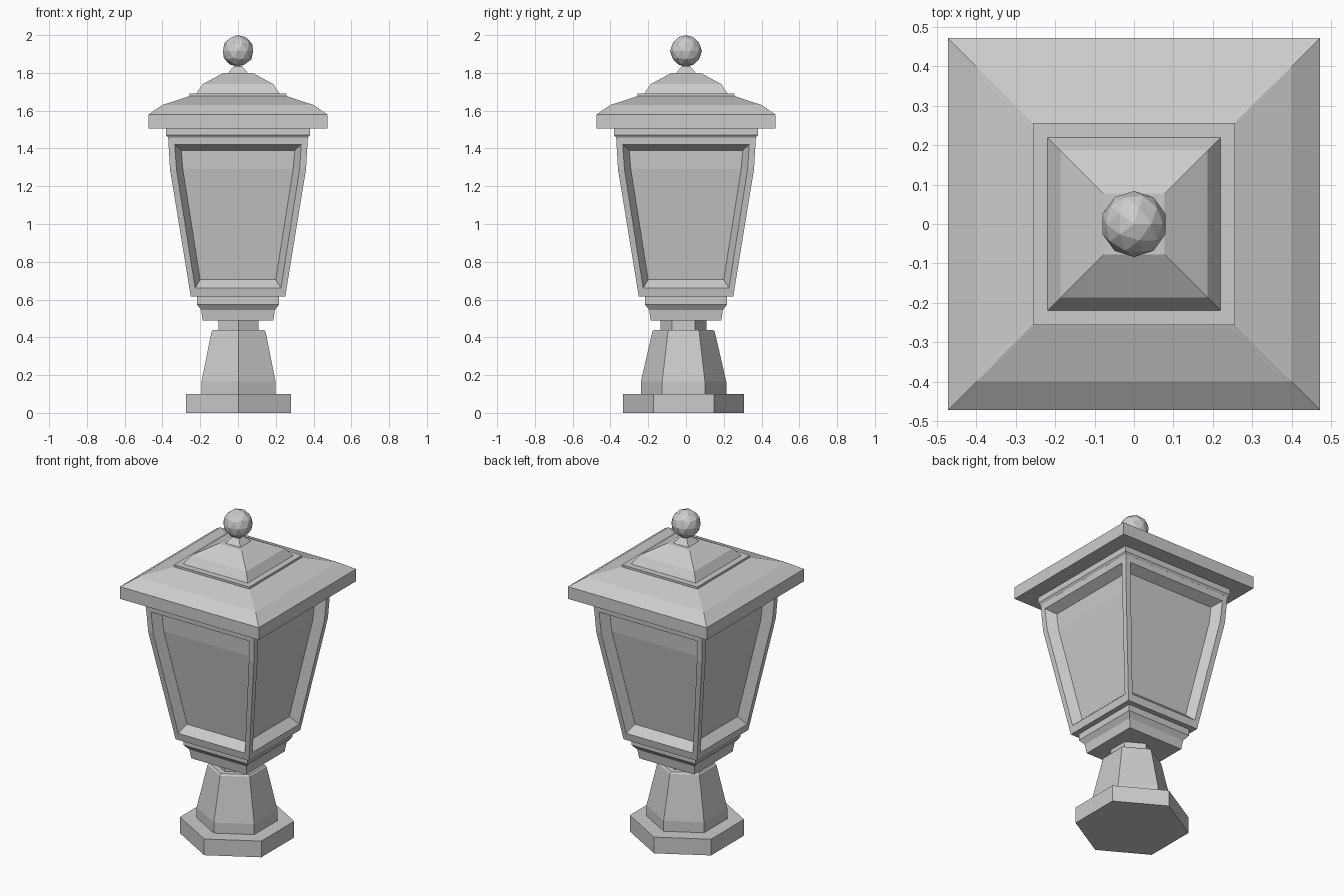
import bpy, bmesh, math
from mathutils import Matrix

if "Cube" in bpy.data.objects:
    bpy.data.objects.remove(bpy.data.objects["Cube"])


def make_object(name, bm):
    bmesh.ops.remove_doubles(bm, verts=bm.verts, dist=1e-5)
    bmesh.ops.recalc_face_normals(bm, faces=bm.faces)
    mesh = bpy.data.meshes.new(name)
    bm.to_mesh(mesh)
    bm.free()
    obj = bpy.data.objects.new(name, mesh)
    bpy.context.collection.objects.link(obj)
    return obj


def prism(name, sides, start, profile, cx=0.0, cy=0.0):
    """Stack polygon rings; profile is (distance to flat side, z)."""
    bm = bmesh.new()
    rings = []
    for a, z in profile:
        r = a / math.cos(math.pi / sides)
        angles = [start + 2 * math.pi * i / sides for i in range(sides)]
        rings.append([bm.verts.new((cx + r * math.cos(t), cy + r * math.sin(t), z)) for t in angles])
    for lo, hi in zip(rings, rings[1:]):
        for i in range(sides):
            j = (i + 1) % sides
            bm.faces.new((lo[i], lo[j], hi[j], hi[i]))
    bm.faces.new(rings[0][::-1])
    bm.faces.new(rings[-1])
    return make_object(name, bm)


def hexagon(name, profile):
    return prism(name, 6, math.pi / 2, profile, 0.003, -0.013)


def square(name, profile):
    return prism(name, 4, math.pi / 4, profile)


# Hexagonal foot
hexagon("foot_plate", [(0.277, 0), (0.277, 0.1)])
hexagon("pedestal", [(0.196, 0.1), (0.196, 0.165), (0.143, 0.43), (0.135, 0.44)])
hexagon("neck", [(0.105, 0.44), (0.105, 0.49)])

# Square moulding under the lantern
square("lower_moulding", [(0.187, 0.49), (0.195, 0.545), (0.218, 0.575), (0.218, 0.615)])

# Lantern body with a recessed panel on each side
BODY = [(0.25, 0.615), (0.36, 1.29), (0.37, 1.46)]
OPENING = [(0.227, 0.66), (0.326, 1.29), (0.335, 1.42)]
PANEL = [(0.20, 0.705), (0.292, 1.29), (0.30, 1.39)]
DEPTH = 0.055


def body_half(z):
    (a0, z0), (a1, z1) = BODY[:2] if z <= 1.29 else BODY[1:]
    return a0 + (a1 - a0) * (z - z0) / (z1 - z0)


bm = bmesh.new()
for k in range(4):
    rot = Matrix.Rotation(k * math.pi / 2, 3, 'Z')
    loops = []
    for half, depth in ((BODY, 0), (OPENING, 0), (PANEL, DEPTH)):
        outline = [(x, z) for x, z in half] + [(-x, z) for x, z in reversed(half)]
        pts = [(x, -body_half(z) + depth, z) for x, z in outline]
        loop = []
        for p in pts:
            v = bm.verts.new(p)
            v.co = rot @ v.co
            loop.append(v)
        loops.append(loop)
    for a, b in zip(loops, loops[1:]):
        for i in range(6):
            j = (i + 1) % 6
            bm.faces.new((a[i], a[j], b[j], b[i]))
    p = loops[2]
    bm.faces.new((p[0], p[1], p[4], p[5]))
    bm.faces.new((p[1], p[2], p[3], p[4]))
bmesh.ops.remove_doubles(bm, verts=bm.verts, dist=1e-5)
bmesh.ops.holes_fill(bm, edges=[e for e in bm.edges if e.is_boundary], sides=4)
make_object("lantern_body", bm)

# Roof
square("upper_moulding", [(0.37, 1.457), (0.38, 1.47), (0.38, 1.505)])
square("roof", [(0.473, 1.505), (0.473, 1.58), (0.40, 1.63), (0.257, 1.677), (0.257, 1.69)])
square("roof_crown", [(0.22, 1.69), (0.187, 1.74), (0.078, 1.80)])

# Finial
square("finial_stem", [(0.052, 1.80), (0.022, 1.835), (0.022, 1.86)])
bm = bmesh.new()
bmesh.ops.create_icosphere(bm, subdivisions=2, radius=0.084,
                           matrix=Matrix.Translation((0, 0, 1.916)))
make_object("finial_ball", bm)
